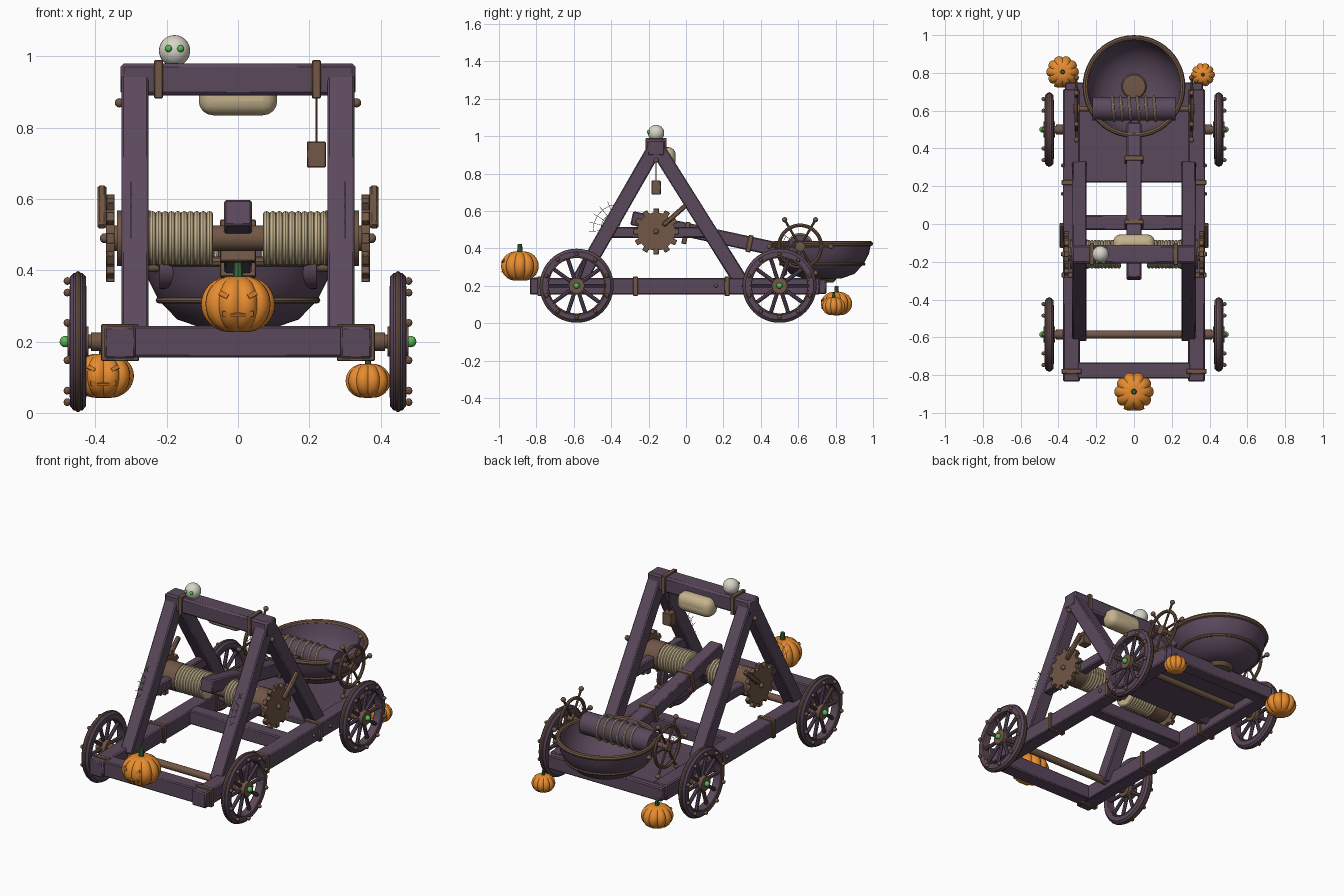
import bpy, bmesh
from math import sin, cos, pi, tau, atan2, hypot
from mathutils import Vector, Matrix

cube = bpy.data.objects.get("Cube")
if cube:
    bpy.data.objects.remove(cube, do_unlink=True)


def material(name, *rgb):
    m = bpy.data.materials.new(name)
    m.use_nodes = True
    m.diffuse_color = (*rgb, 1)
    m.node_tree.nodes["Principled BSDF"].inputs["Base Color"].default_value = (*rgb, 1)
    return m


WOOD = material("purple wood", .105, .066, .108)
BROWN = material("brown trim", .165, .095, .062)
ROPE = material("cream rope", .56, .45, .27)
ORANGE = material("pumpkin orange", .82, .27, .03)
CARVED = material("carved orange", .62, .19, .02)
BONE = material("bone", .68, .66, .58)
GLOW = material("glowing green", .09, .5, .1)
STEM = material("stem green", .04, .15, .04)
WEB = material("web grey", .3, .29, .31)
made = []


def finish(name, bm, mat, loc=(0, 0, 0), rot=(0, 0, 0)):
    bmesh.ops.recalc_face_normals(bm, faces=bm.faces)
    me = bpy.data.meshes.new(name)
    bm.to_mesh(me)
    bm.free()
    me.materials.append(mat)
    ob = bpy.data.objects.new(name, me)
    ob.location, ob.rotation_euler = loc, rot
    bpy.context.collection.objects.link(ob)
    made.append(ob)
    return ob


def box(name, loc, size, mat=WOOD, rx=0, bevel=.006, segs=1):
    bm = bmesh.new()
    bmesh.ops.create_cube(bm, size=1, matrix=Matrix.Diagonal((*size, 1)))
    ob = finish(name, bm, mat, loc, (rx, 0, 0))
    if bevel:
        mod = ob.modifiers.new("bevel", "BEVEL")
        mod.width, mod.segments = bevel, segs
    return ob


def beam(name, x, a, b, w, t, mat=WOOD):
    """Square beam between two (y, z) points."""
    dy, dz = b[0] - a[0], b[1] - a[1]
    return box(name, (x, (a[0] + b[0]) / 2, (a[1] + b[1]) / 2), (w, hypot(dy, dz), t), mat, atan2(dz, dy))


def rod(name, a, b, r, mat, r2=None, sides=20):
    a, b = Vector(a), Vector(b)
    bm = bmesh.new()
    bmesh.ops.create_cone(bm, cap_ends=True, segments=sides, radius1=r, radius2=r if r2 is None else r2,
                          depth=(b - a).length)
    return finish(name, bm, mat, (a + b) / 2, (b - a).to_track_quat("Z", "Y").to_euler())


def ball(name, loc, r, mat, seg=14):
    bm = bmesh.new()
    bmesh.ops.create_uvsphere(bm, u_segments=seg, v_segments=seg // 2 + 1, radius=r)
    return finish(name, bm, mat, loc)


def lathe(name, profile, mat, loc, rot=(0, 0, 0), closed=False, steps=48):
    """Spin a (radius, height) profile about z."""
    bm = bmesh.new()
    vs = [bm.verts.new((r, 0, h)) for r, h in profile]
    es = [bm.edges.new(p) for p in zip(vs, vs[1:] + vs[:1] if closed else vs[1:])]
    bmesh.ops.spin(bm, geom=vs + es, cent=(0, 0, 0), axis=(0, 0, 1), angle=tau, steps=steps)
    bmesh.ops.remove_doubles(bm, verts=bm.verts, dist=.0001)
    return finish(name, bm, mat, loc, rot)


def ring(name, loc, R, r, mat, rot=(0, 0, 0), sides=8):
    return lathe(name, [(R + r * cos(tau * i / sides), r * sin(tau * i / sides)) for i in range(sides)],
                 mat, loc, rot, True)


SIDE = (0, pi / 2, 0)


def polar(c, r, a):
    """Point at radius r and angle a in the yz plane around c."""
    return Vector((c[0], c[1] + r * cos(a), c[2] + r * sin(a)))


def web(name, c, r, start, sweep, n=6):
    cu = bpy.data.curves.new(name, "CURVE")
    cu.dimensions, cu.bevel_depth, cu.bevel_resolution = "3D", .0012, 0
    angles = [start + sweep * i / n for i in range(n + 1)]
    paths = [[polar(c, 0, a), polar(c, r, a)] for a in angles]
    paths += [[polar(c, r * k, a) for a in angles] for k in (.35, .6, .85)]
    for path in paths:
        sp = cu.splines.new("POLY")
        sp.points.add(len(path) - 1)
        for p, v in zip(sp.points, path):
            p.co = (*v, 1)
    cu.materials.append(WEB)
    bpy.context.collection.objects.link(bpy.data.objects.new(name, cu))


def wheel(name, side, y):
    c = Vector((side * .449, y, .2))
    lathe(name + "_tyre", [(.15, -.017), (.155, -.022), (.182, -.022), (.193, -.012), (.193, .012),
                           (.182, .022), (.155, .022), (.15, .017)], WOOD, c, SIDE, True)
    ring(name + "_band", c, .19, .008, BROWN, SIDE)
    for dx in (-.02, .02):
        ring(name + "_inner_trim", c + Vector((dx, 0, 0)), .153, .005, BROWN, SIDE, 6)
    for i in range(10):
        a = tau * i / 10
        rod(name + "_spoke", polar(c, .02, a), polar(c, .155, a), .0105, WOOD, sides=8)
        ball(name + "_stud", polar(c + Vector((side * .03, 0, 0)), .17, a + pi / 10), .011, BROWN, 10)
    rod(name + "_hub", c - Vector((side * .03, 0, 0)), c + Vector((side * .03, 0, 0)), .042, BROWN)
    rod(name + "_collar", (side * .375, y, .2), (side * .412, y, .2), .026, BROWN)
    ball(name + "_cap", c + Vector((side * .036, 0, 0)), .016, GLOW)


def pumpkin(name, loc, r, h, stem, face=False):
    bm = bmesh.new()
    bmesh.ops.create_uvsphere(bm, u_segments=60, v_segments=18, radius=1)
    for v in bm.verts:
        rib = .88 + .12 * abs(cos(5 * atan2(v.co.y, v.co.x))) ** .6
        rad = hypot(v.co.x, v.co.y)
        v.co = (v.co.x * r * rib, v.co.y * r * rib, h * (v.co.z * (1 - .13 * (1 - rad) ** 2)))
    finish(name, bm, ORANGE, loc)
    x, y, z = loc
    rod(name + "_stem", (x, y, z + h * .8), (x, y, z + h + stem), r * .15, STEM, r * .11, 8)
    if face:
        for s in (-1, 1):
            e = box(name + "_eye", (x + s * r * .38, y - r * .87, z + h * .3), (r * .26, .009, h * .16), CARVED, 0, 0)
            e.rotation_euler = (-.3, s * -.45, s * .4)
            box(name + "_tooth_gap", (x + s * r * .28, y - r * .86, z - h * .3), (r * .28, .009, h * .17), CARVED, .3, 0)
        box(name + "_mouth", (x, y - r * .9, z - h * .34), (r * .4, .009, h * .1), CARVED, .35, 0)


# Chassis
box("front_crossbeam", (0, -.775, .2), (.6, .085, .088))
box("middle_crossbeam", (0, .008, .2), (.6, .078, .08))
box("rear_crossbeam", (0, .71, .196), (.73, .08, .08))
box("rear_deck", (0, .47, .22), (.735, .5, .036))
for y in (-.585, .5):
    rod("axle", (-.45, y, .2), (.45, y, .2), .02, BROWN)
for s in (-1, 1):
    box("side_rail", (s * .331, -.06, .197), (.088, 1.55, .09))
    for y in (-.78, -.27, .22):
        box("rail_strap", (s * .331, y, .197), (.106, .026, .104), BROWN, 0, .003)
    for y in (-.585, .5):
        wheel("front_wheel" if y < 0 else "rear_wheel", s, y)

# Side frames
    beam("front_leg", s * .289, (-.588, .2), (-.17, .93), .077, .08)
    beam("back_leg", s * .289, (.308, .2), (-.15, .93), .077, .08)
    beam("side_strut", s * .289, (-.42, .485), (.12, .485), .05, .058)
    ball("leg_bolt", (s * .333, -.16, .87), .013, BROWN)
    for y in (.16, .31):
        ball("rail_bolt", (s * .377, y, .2), .01, BROWN)
    web("frame_web", (s * .3, -.36, .5), .16, pi * .42, pi * .6)

# Top beam with pad, hanging weight and skull
box("top_beam", (0, -.16, .936), (.66, .098, .09), bevel=.01)
for x in (-.223, .22):
    box("beam_strap", (x, -.16, .936), (.025, .112, .108), BROWN, 0, .003)
box("stop_pad", (0, -.105, .888), (.22, .1, .106), ROPE, 0, .04, 4)
rod("weight_cord", (.22, -.16, .76), (.22, -.16, .89), .003, BROWN, sides=6)
box("hanging_weight", (.22, -.16, .725), (.054, .05, .073), BROWN, 0, .003)
ball("skull", (-.178, -.16, 1.016), .044, BONE, 24)
for dx in (-.017, .017):
    ball("skull_eye", (-.178 + dx, -.2, 1.022), .01, GLOW)

# Winch: axle, rope coils, toothed discs and cranks
rod("winch_axle", (-.37, -.16, .49), (.37, -.16, .49), .036, BROWN)
for s in (-1, 1):
    rod("coil_core", (s * .07, -.16, .49), (s * .25, -.16, .49), .068, ROPE)
    for i in range(10):
        ring("rope_coil", (s * (.08 + i * .0178), -.16, .49), .066, .0105, ROPE, SIDE)
    rod("bearing_plate", (s * .245, -.16, .49), (s * .34, -.16, .49), .078, BROWN)
    c = (s * .358, -.16, .49)
    rod("winch_disc", (s * .346, -.16, .49), (s * .37, -.16, .49), .102, BROWN, sides=32)
    for i in range(12):
        a = tau * i / 12
        box("disc_tooth", polar(c, .108, a), (.024, .03, .03), BROWN, a, .002)
    a = .72
    beam("crank_handle", s * .382, polar(c, .05, a)[1:], polar(c, .215, a)[1:], .025, .026, BROWN)
    ball("disc_bolt", (s * .374, -.16, .49), .014, BROWN)

# Throwing arm
ARM_A, ARM_B = (-.29, .562), (.53, .385)
beam("throwing_arm", 0, ARM_A, ARM_B, .078, .075)
tilt = atan2(ARM_B[1] - ARM_A[1], ARM_B[0] - ARM_A[0])
for y, z, h in ((0, .482, .12), (.34, .425, .092)):
    box("arm_collar", (0, y, z), (.1, .026, h), BROWN, tilt, .003)

# Bowl
B = (0, .728, 0)
lathe("bowl", [(0, .235), (.1, .238), (.17, .262), (.222, .315), (.25, .37), (.262, .43),
               (.246, .43), (.234, .375), (.205, .325), (.155, .28), (.09, .258), (0, .255)], WOOD, B)
ring("bowl_rim", (0, .728, .425), .258, .014, BROWN)
ring("bowl_band", (0, .728, .316), .222, .009, BROWN)
lathe("bowl_boss", [(0, .218), (.06, .218), (.08, .24), (.06, .265), (0, .27)], BROWN, B, steps=32)

# Roller over the bowl, wrapped with rope
rod("roller", (-.22, .61, .41), (.22, .61, .41), .062, WOOD, sides=28)
rod("roller_axle", (-.315, .61, .41), (.315, .61, .41), .014, BROWN)
for i in range(6):
    ring("roller_rope", (-.11 + i * .044, .61, .41), .065, .007, ROPE, (0, pi / 2, .08))

# Handwheels
for s in (-1, 1):
    c = Vector((s * .305, .61, .41))
    ring("handwheel_rim", c, .113, .0095, BROWN, SIDE)
    rod("handwheel_hub", c - Vector((.016, 0, 0)), c + Vector((.016, 0, 0)), .026, BROWN)
    for i in range(6):
        a = tau * i / 6
        rod("handwheel_spoke", c, polar(c, .165, a), .0065, BROWN, sides=8)
        ball("handwheel_knob", polar(c, .165, a), .014, BROWN)
    web("handwheel_web", c, .11, pi * .8, pi * .7)

# Pumpkins
pumpkin("front_pumpkin", (0, -.888, .305), .104, .087, .03, True)
pumpkin("right_rear_pumpkin", (-.378, .805, .104), .086, .069, .025, True)
pumpkin("left_rear_pumpkin", (.365, .79, .09), .063, .053, .02)

for ob in bpy.context.selected_objects:
    ob.select_set(False)
for ob in made:
    ob.select_set(True)
bpy.context.view_layer.objects.active = made[0]
bpy.ops.object.shade_smooth_by_angle(angle=.6)
